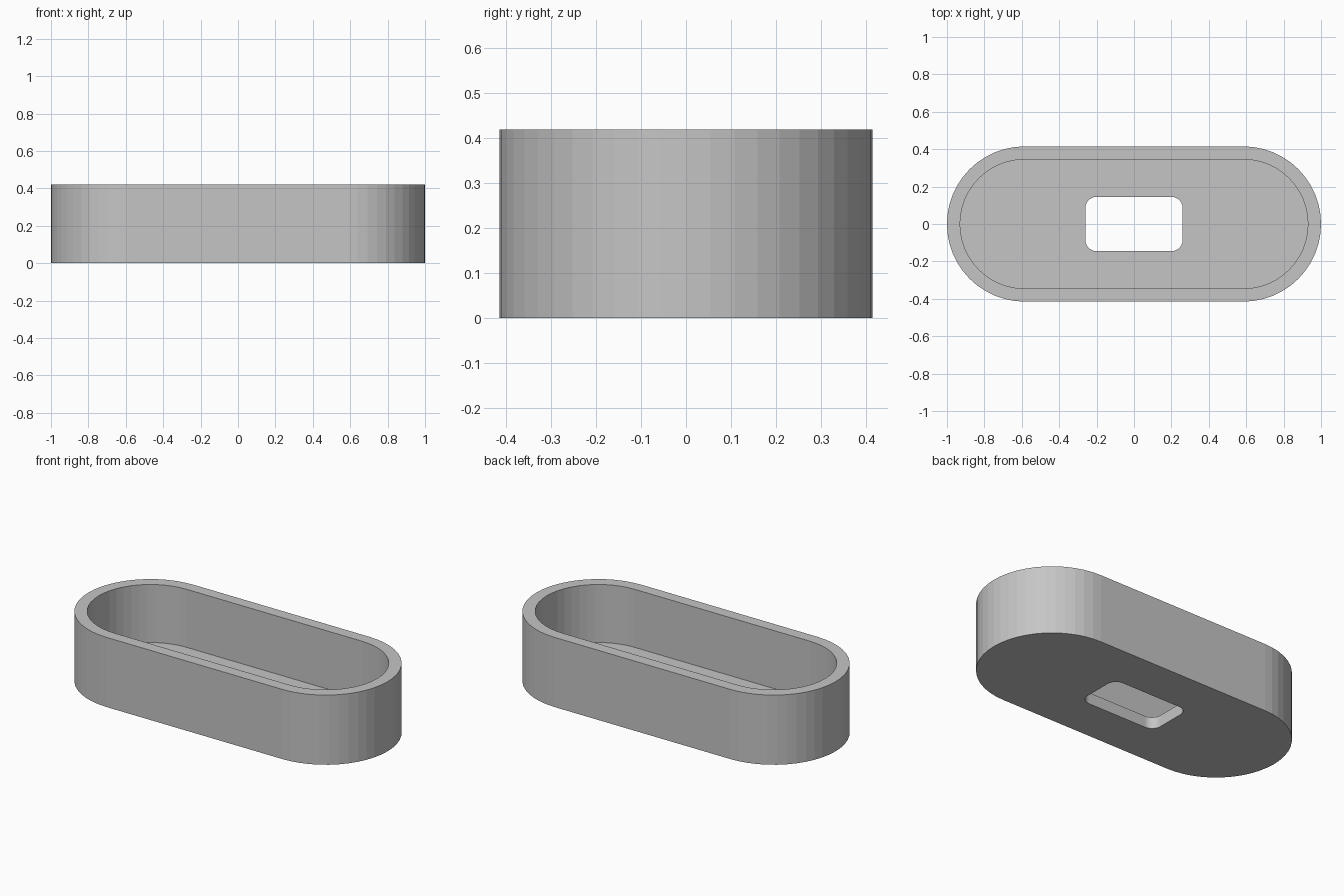
import bpy
import bmesh
from math import cos, sin, pi

if "Cube" in bpy.data.objects:
    bpy.data.objects.remove(bpy.data.objects["Cube"], do_unlink=True)

HEIGHT, WALL = 0.42, 0.07
LENGTH, WIDTH = 1.0, 0.415      # half sizes of the outer shell
CORNER_STEPS = 12


def outline(bm, half_x, half_y, radius, z):
    """Ring of vertices around a rectangle with rounded corners."""
    ring = []
    corners = [(1, 1), (-1, 1), (-1, -1), (1, -1)]
    for quarter, (sx, sy) in enumerate(corners):
        for step in range(CORNER_STEPS + 1):
            a = (quarter + step / CORNER_STEPS) * pi / 2
            ring.append(bm.verts.new((sx * (half_x - radius) + radius * cos(a),
                                      sy * (half_y - radius) + radius * sin(a), z)))
    return ring


grey = bpy.data.materials.new("light grey")
grey.use_nodes = True
colour = (0.56, 0.56, 0.56, 1)
grey.diffuse_color = colour
grey.node_tree.nodes["Principled BSDF"].inputs["Base Color"].default_value = colour

# Outer wall, rim, inner wall, floor, slot and underside as one closed loop of rings
bm = bmesh.new()
outer = (LENGTH, WIDTH, WIDTH)
inner = tuple(size - WALL for size in outer)
slot = (0.26, 0.145, 0.06)
rings = [outline(bm, *shape, z) for shape, z in (
    (outer, 0), (outer, HEIGHT), (inner, HEIGHT),
    (inner, WALL), (slot, WALL), (slot, 0))]
for i, ring in enumerate(rings):
    above = rings[(i + 1) % len(rings)]
    for j in range(len(ring)):
        k = (j + 1) % len(ring)
        bm.faces.new((ring[j], ring[k], above[k], above[j]))

# Merge the doubled points where the round ends meet
bmesh.ops.remove_doubles(bm, verts=bm.verts[:], dist=0.0001)
bmesh.ops.recalc_face_normals(bm, faces=bm.faces[:])

mesh = bpy.data.meshes.new("tray")
bm.to_mesh(mesh)
bm.free()
mesh.materials.append(grey)
tray = bpy.data.objects.new("tray", mesh)
bpy.context.collection.objects.link(tray)
